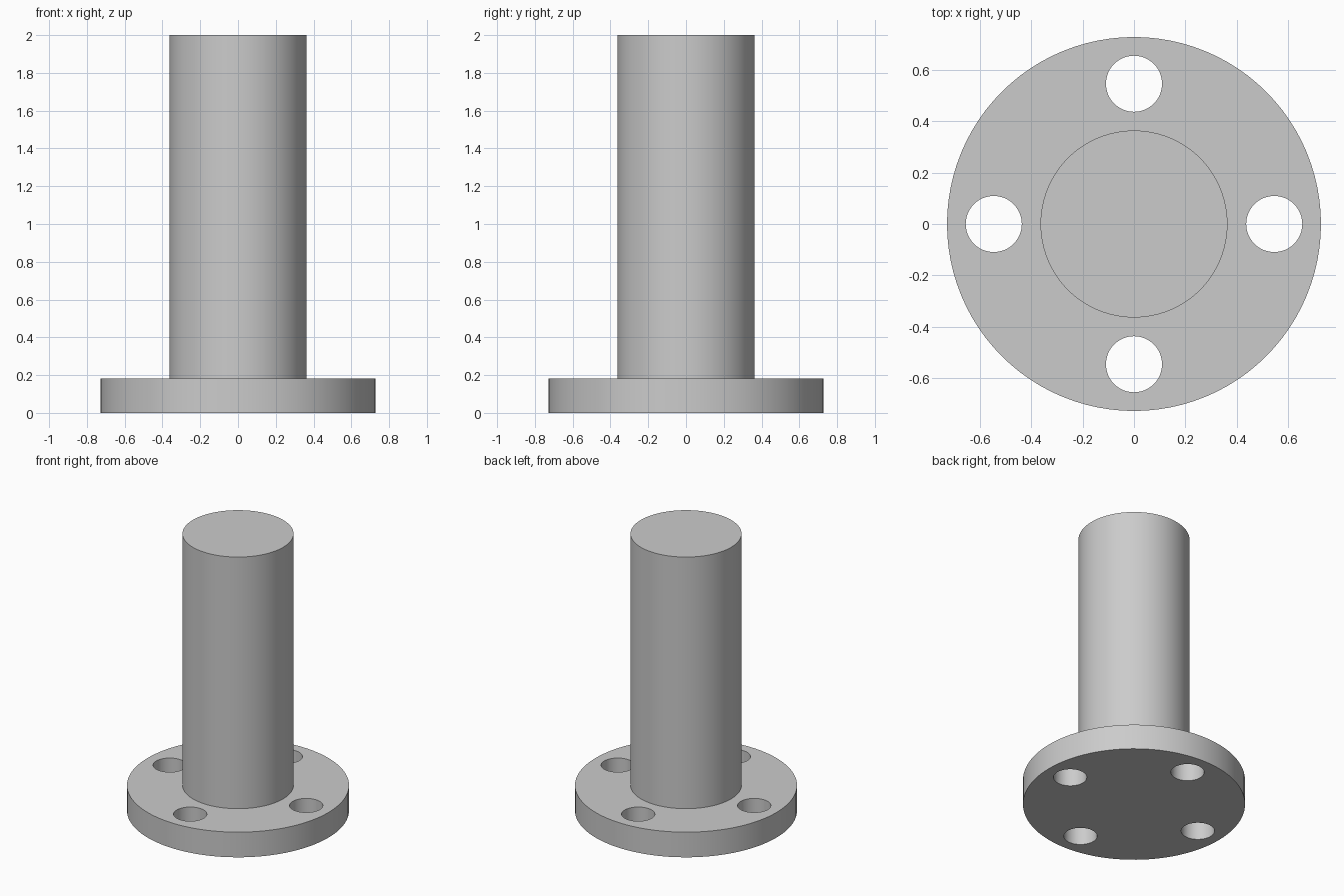
import bpy, bmesh, math
from mathutils import Matrix, Vector

cube = bpy.data.objects.get("Cube")
if cube:
    bpy.data.objects.remove(cube, do_unlink=True)

UNIT = 2 / 55
FLANGE_R, FLANGE_H = 20 * UNIT, 5 * UNIT
POST_R, HEIGHT = 10 * UNIT, 55 * UNIT
HOLE_R, HOLE_RING = 3 * UNIT, 15 * UNIT
SIDES = 96

grey = bpy.data.materials.new("plain grey")
grey.use_nodes = True
colour = (0.6, 0.6, 0.6, 1)
grey.diffuse_color = colour
grey.node_tree.nodes["Principled BSDF"].inputs["Base Color"].default_value = colour


def add_cylinder(bm, radius, height, centre, sides):
    bmesh.ops.create_cone(bm, cap_ends=True, segments=sides, radius1=radius,
                          radius2=radius, depth=height,
                          matrix=Matrix.Translation(centre))


def make_object(name, bm):
    mesh = bpy.data.meshes.new(name)
    bm.to_mesh(mesh)
    bm.free()
    mesh.materials.append(grey)
    obj = bpy.data.objects.new(name, mesh)
    bpy.context.collection.objects.link(obj)
    return obj


# Round flange, with the post inset and extruded from its top face
bm = bmesh.new()
add_cylinder(bm, FLANGE_R, FLANGE_H, (0, 0, FLANGE_H / 2), SIDES)
top = max(bm.faces, key=lambda f: f.calc_center_median().z)
bmesh.ops.inset_region(bm, faces=[top], use_even_offset=True,
                       thickness=(FLANGE_R - POST_R) * math.cos(math.pi / SIDES))
post = bmesh.ops.extrude_face_region(bm, geom=[top])
bmesh.ops.delete(bm, geom=[top], context='FACES_ONLY')
bmesh.ops.translate(bm, vec=Vector((0, 0, HEIGHT - FLANGE_H)),
                    verts=[g for g in post["geom"] if isinstance(g, bmesh.types.BMVert)])
bmesh.ops.recalc_face_normals(bm, faces=bm.faces)
body = make_object("flanged_post", bm)

# Four bolt holes through the flange
bm = bmesh.new()
for i in range(4):
    a = i * math.pi / 2
    add_cylinder(bm, HOLE_R, FLANGE_H * 2,
                 (HOLE_RING * math.cos(a), HOLE_RING * math.sin(a), FLANGE_H / 2), 48)
cutter = make_object("bolt_hole_cutter", bm)
cutter.hide_render = True

cut = body.modifiers.new("bolt holes", 'BOOLEAN')
cut.operation = 'DIFFERENCE'
cut.solver = 'EXACT'
cut.object = cutter
bpy.context.view_layer.objects.active = body
body.select_set(True)
bpy.ops.object.modifier_apply(modifier=cut.name)
bpy.data.objects.remove(cutter, do_unlink=True)

# Smooth round walls with crisp rims
bpy.ops.object.shade_smooth_by_angle(angle=math.radians(30))
